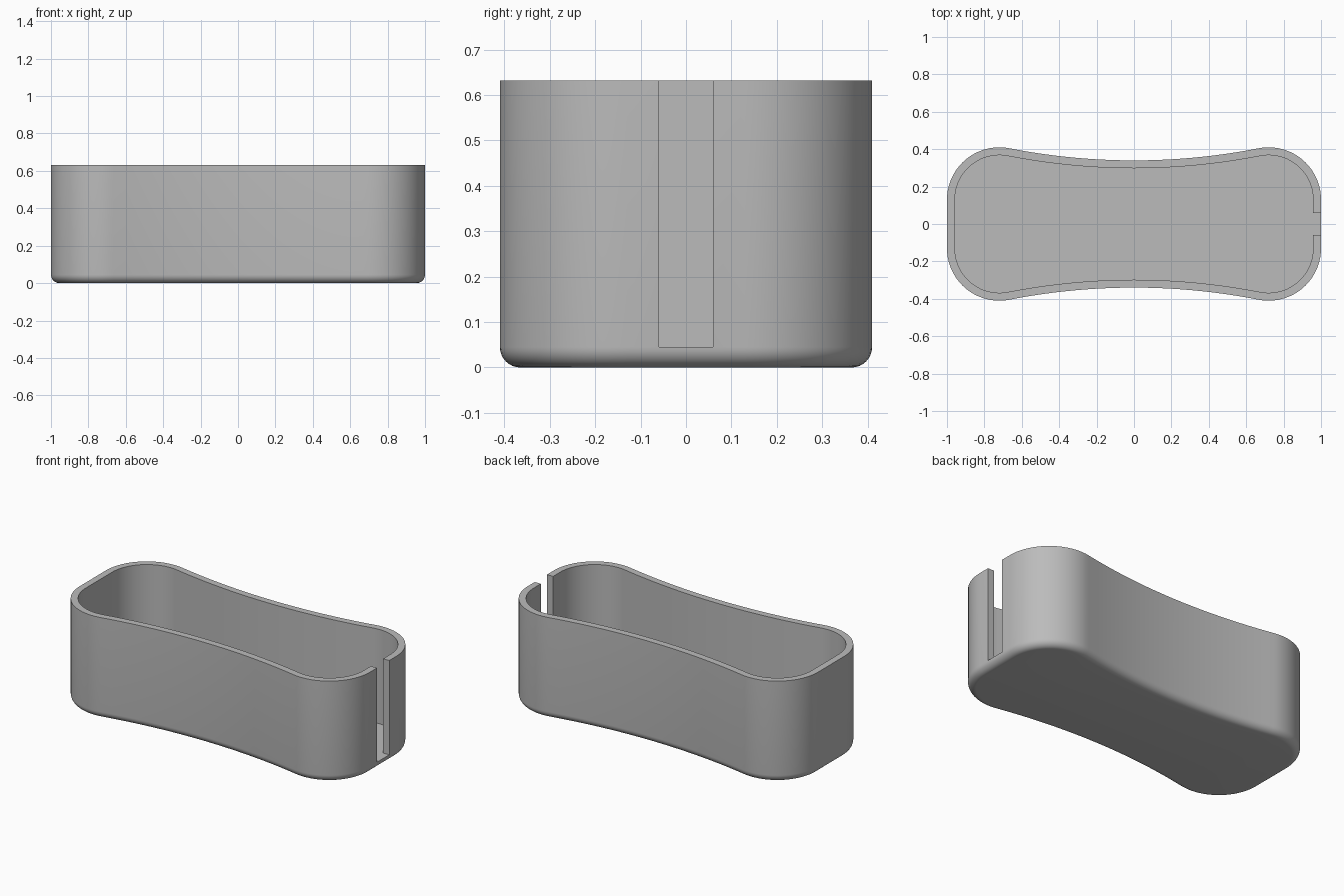
import bpy, bmesh, math

cube = bpy.data.objects.get("Cube")
if cube:
    bpy.data.objects.remove(cube, do_unlink=True)

HEIGHT, FLOOR, WALL = 0.632, 0.045, 0.042
SLOT = 0.06                      # half width of the slot
CX, CY, R = 0.70, 0.13, 0.28     # corner arc centre and radius
X_END = CX + R + 0.02
CX = X_END - R
WAIST = 0.34
K = WAIST - CY
SIDE_R = (CX**2 + K**2 - R**2) / (2 * (R - K))   # tangent concave side arc


def outline(inset):
    """Closed dog-bone loop, starting at the slot on the +x end."""
    end = math.atan2(SIDE_R + K, -CX)
    quarter = [(X_END - inset, SLOT)]
    for i in range(21):
        a = end * i / 20
        quarter.append((CX + (R - inset) * math.cos(a), CY + (R - inset) * math.sin(a)))
    sweep = math.atan2(CX, SIDE_R + K)
    for i in range(1, 11):
        a = sweep * (1 - i / 10)
        quarter.append(((SIDE_R + inset) * math.sin(a),
                        WAIST + SIDE_R - (SIDE_R + inset) * math.cos(a)))
    half = quarter + [(-x, y) for x, y in reversed(quarter[:-1])]
    return half + [(x, -y) for x, y in reversed(half)]


bm = bmesh.new()


def ring(inset, z):
    return [bm.verts.new((x, y, z)) for x, y in outline(inset)]


# Rings from the underside, round the bottom edge, up the wall, over the rim, to the floor
rings = []
for i in range(9):
    a = math.pi / 2 * i / 8
    rings.append(ring(FLOOR * (1 - math.sin(a)), FLOOR * (1 - math.cos(a))))
outer_low = rings[-1]
outer_top, inner_top, inner_low = ring(0, HEIGHT), ring(WALL, HEIGHT), ring(WALL, FLOOR)
rings += [outer_top, inner_top, inner_low]

n = len(outer_low)
for k in range(len(rings) - 1):
    lo, hi = rings[k], rings[k + 1]
    for i in range(n):
        j = (i + 1) % n
        if j == 0 and k >= 8:    # leave the slot open above floor level
            continue
        bm.faces.new((lo[i], lo[j], hi[j], hi[i]))

# Underside and inside floor
bm.faces.new(list(reversed(rings[0])))
bm.faces.new(inner_low)

# Slot cheeks and sill
for i in (0, n - 1):
    bm.faces.new((outer_low[i], outer_top[i], inner_top[i], inner_low[i]))
bm.faces.new((outer_low[0], outer_low[-1], inner_low[-1], inner_low[0]))
bmesh.ops.recalc_face_normals(bm, faces=bm.faces)

mesh = bpy.data.meshes.new("tray")
bm.to_mesh(mesh)
bm.free()
tray = bpy.data.objects.new("tray", mesh)
bpy.context.collection.objects.link(tray)

# Plain grey
grey = bpy.data.materials.new("grey")
grey.use_nodes = True
colour = (0.50, 0.50, 0.50, 1)
grey.diffuse_color = colour
grey.node_tree.nodes["Principled BSDF"].inputs["Base Color"].default_value = colour
mesh.materials.append(grey)

bpy.ops.object.select_all(action="DESELECT")
tray.select_set(True)
bpy.context.view_layer.objects.active = tray
bpy.ops.object.shade_smooth_by_angle(angle=math.radians(30))
